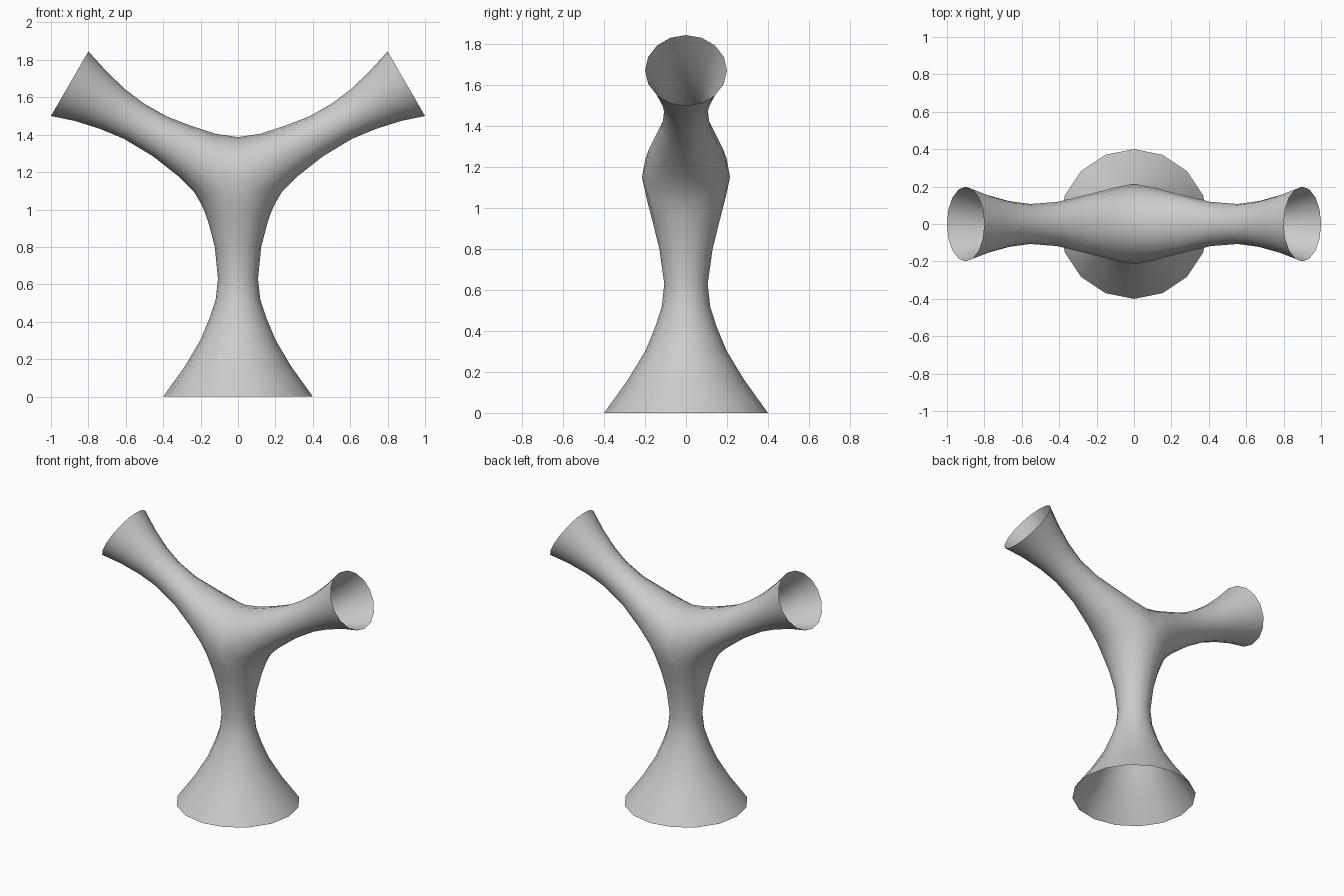
import bpy, bmesh, math
from mathutils import Vector

if "Cube" in bpy.data.objects:
    bpy.data.objects.remove(bpy.data.objects["Cube"])

SIDES = 16

# Each ring: upper/left point (x,z), lower/right point (x,z), middle (x,z), half width in y
ARM = [
    ((0.00, 1.387), (0.20, 1.035), (0.00, 1.150), 0.215),   # seam at the junction
    ((0.12, 1.405), (0.235, 1.095), (0.10, 1.215), 0.196),
    ((0.25, 1.447), (0.315, 1.175), (0.23, 1.290), 0.162),
    ((0.38, 1.497), (0.455, 1.285), (0.41, 1.390), 0.118),
    ((0.50, 1.565), (0.61, 1.378), (0.555, 1.471), 0.107),
    ((0.60, 1.640), (0.735, 1.430), (0.667, 1.535), 0.122),
    ((0.70, 1.735), (0.87, 1.473), (0.785, 1.604), 0.155),
    ((0.80, 1.845), (1.00, 1.500), (0.90, 1.6725), 0.200),
]

# Stem rings: z, half width in x, half width in y
STEM = [(0.93, 0.158, 0.162), (0.80, 0.124, 0.130), (0.63, 0.107, 0.106),
        (0.52, 0.119, 0.118), (0.42, 0.152, 0.150), (0.30, 0.202, 0.200),
        (0.16, 0.285, 0.285), (0.0, 0.40, 0.40)]


def ring(bm, a, b, mid, h, sx=1):
    """Closed loop through a, the front, b and the back; may be bent at mid."""
    a, b, m = Vector(a), Vector(b), Vector(mid)
    verts = []
    for i in range(SIDES):
        t = 2 * math.pi * i / SIDES
        c = math.cos(t)
        p = m + ((a - m) if c > 0 else (b - m)) * abs(c)
        verts.append(bm.verts.new((sx * p.x, -h * math.sin(t), p.y)))
    return verts


def tube(bm, rings):
    for r, s in zip(rings, rings[1:]):
        for i in range(SIDES):
            j = (i + 1) % SIDES
            bm.faces.new((r[i], r[j], s[j], s[i]))


bm = bmesh.new()

# Two mirrored flared arms
for sx in (1, -1):
    tube(bm, [ring(bm, *spec, sx) for spec in ARM])

# Stem flaring out to the foot
stem = [((-0.20, 1.035), (0.20, 1.035), (0, 1.15), 0.215),
        ((-0.179, 0.99), (0.179, 0.99), (0, 1.045), 0.192)]
stem += [((-w, z), (w, z), (0, z), h) for z, w, h in STEM]
tube(bm, [ring(bm, *spec) for spec in stem])

# Weld the three tubes along their shared seams
bmesh.ops.remove_doubles(bm, verts=bm.verts, dist=0.0005)
bmesh.ops.recalc_face_normals(bm, faces=bm.faces)
for f in bm.faces:
    f.smooth = True

mesh = bpy.data.meshes.new("branching_tube")
bm.to_mesh(mesh)
bm.free()
grey = bpy.data.materials.new("light_grey")
grey.diffuse_color = (0.6, 0.6, 0.6, 1)
grey.use_nodes = True
grey.node_tree.nodes["Principled BSDF"].inputs["Base Color"].default_value = grey.diffuse_color
mesh.materials.append(grey)
obj = bpy.data.objects.new("branching_tube", mesh)
bpy.context.collection.objects.link(obj)
